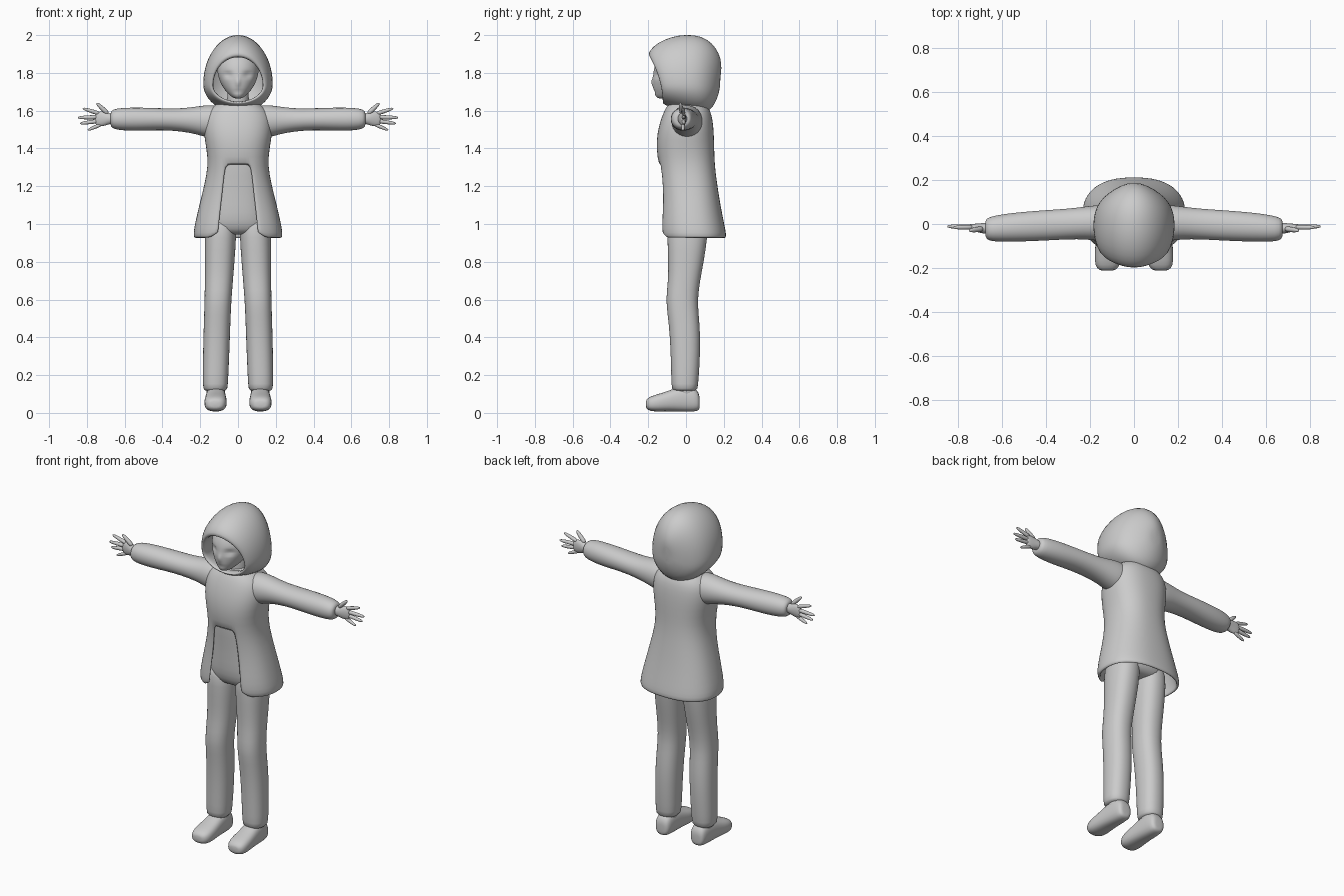
import bpy, bmesh, math
from mathutils import Vector

grey = bpy.data.materials.new("plain_grey")
grey.diffuse_color = (0.6, 0.6, 0.6, 1)


def spow(c, p):
    return math.copysign(abs(c) ** p, c)


def section(u0, u1, v0, v1, n, e):
    """Rounded-box outline inside the given bounds, starting at the low v side."""
    pts = []
    for i in range(n):
        a = 2 * math.pi * i / n
        pts.append(((u0 + u1) / 2 + (u1 - u0) / 2 * spow(math.sin(a), 2 / e),
                    (v0 + v1) / 2 - (v1 - v0) / 2 * spow(math.cos(a), 2 / e)))
    return pts


def skin(name, strips, caps=(True, True), skip=None, mirror=False, thick=0, sub=1):
    """Join each strip of point rings into a smooth surface."""
    bm = bmesh.new()
    for rings in strips:
        vs = [[bm.verts.new(p) for p in r] for r in rings]
        n = len(vs[0])
        for k in range(len(vs) - 1):
            for i in range(n):
                if not (skip and skip(k, i)):
                    j = (i + 1) % n
                    bm.faces.new((vs[k][i], vs[k][j], vs[k + 1][j], vs[k + 1][i]))
        for cap, ring in zip(caps, (vs[0], vs[-1])):
            if cap:
                mid = bm.verts.new(sum((v.co for v in ring), Vector()) / n)
                for i in range(n):
                    bm.faces.new((ring[i], ring[(i + 1) % n], mid))
    bmesh.ops.delete(bm, geom=[v for v in bm.verts if not v.link_faces], context='VERTS')
    bmesh.ops.recalc_face_normals(bm, faces=bm.faces)
    for f in bm.faces:
        f.smooth = True
    me = bpy.data.meshes.new(name)
    bm.to_mesh(me)
    bm.free()
    me.materials.append(grey)
    ob = bpy.data.objects.new(name, me)
    bpy.context.collection.objects.link(ob)
    if thick:
        m = ob.modifiers.new("thickness", 'SOLIDIFY')
        m.thickness, m.offset = thick, -1
    if sub:
        m = ob.modifiers.new("smooth", 'SUBSURF')
        m.levels = m.render_levels = sub
    if mirror:
        ob.modifiers.new("mirror", 'MIRROR')
    return ob


AXES = {'x': lambda t, u, v: Vector((t, u, v)),
        'y': lambda t, u, v: Vector((u, t, v)),
        'z': lambda t, u, v: Vector((u, v, t))}


def rings_along(axis, rows, n=16, e=2.0):
    return [[AXES[axis](r[0], u, v) for u, v in section(*r[1:5], n, e)] for r in rows]


# Coat: closed chest, split front panels below the waist
coat_rows = [(1.655, .07, -.07, .08), (1.635, .115, -.095, .105), (1.60, .165, -.115, .13),
             (1.55, .182, -.135, .142), (1.48, .183, -.153, .148), (1.40, .167, -.158, .15),
             (1.31, .158, -.145, .152), (1.20, .18, -.135, .167), (1.10, .206, -.135, .183),
             (1.0, .229, -.142, .203), (.95, .237, -.14, .213), (.925, .234, -.133, .213)]
N = 32
coat = rings_along('z', [(z, -w, w, a, b) for z, w, a, b in coat_rows], N, 2.4)
for i in (2, N - 2):                       # rounded lower panel corners
    coat[-1][i].z += .03
    coat[-1][i].x *= 1.05
skin("coat", [coat], (True, False),
     lambda k, i: k >= 6 and i in (0, 1, N - 2, N - 1), thick=.016)

# Shirt and hips inside the coat
skin("inner_body", [rings_along('z', [
    (1.42, -.13, .13, -.13, .12), (1.31, -.135, .135, -.128, .12),
    (1.20, -.145, .145, -.118, .12), (1.10, -.155, .155, -.115, .13),
    (1.02, -.165, .165, -.112, .13), (.97, -.165, .165, -.095, .12),
    (.945, -.13, .13, -.07, .09)], 24, 2.4)])

# Trouser legs
skin("trouser_leg", [rings_along('z', [
    (1.04, .01, .165, -.10, .12), (.93, .008, .178, -.10, .115), (.80, .018, .176, -.095, .095),
    (.70, .026, .176, -.095, .075), (.60, .034, .178, -.108, .062), (.52, .038, .18, -.098, .068),
    (.40, .042, .184, -.085, .078), (.25, .048, .187, -.08, .073), (.14, .053, .187, -.078, .064),
    (.115, .058, .182, -.072, .06)], 20, 2.3)], mirror=True)

# Shoes, running from heel to toe, with an ankle inside the cuff
skin("shoe", [rings_along('y', [
    (.072, .085, .15, .02, .09), (.06, .07, .163, .008, .125), (.02, .066, .168, .004, .145),
    (-.04, .063, .172, .006, .14), (-.09, .06, .176, .008, .118), (-.14, .057, .18, .006, .103),
    (-.19, .062, .178, .008, .088), (-.212, .085, .158, .022, .07)], 16, 2.6)], mirror=True)
skin("ankle", [rings_along('z', [(.20, .068, .168, -.06, .05), (.14, .066, .17, -.06, .056),
                                 (.07, .068, .166, -.06, .056)])], mirror=True)

# Sleeves
skin("sleeve", [rings_along('x', [
    (.08, -.085, .09, 1.45, 1.63), (.16, -.078, .088, 1.455, 1.632), (.22, -.07, .08, 1.475, 1.622),
    (.30, -.07, .07, 1.49, 1.612), (.40, -.076, .064, 1.497, 1.613), (.50, -.08, .056, 1.493, 1.617),
    (.58, -.082, .048, 1.493, 1.617), (.645, -.08, .036, 1.498, 1.613),
    (.672, -.07, .025, 1.51, 1.60), (.675, -.05, .01, 1.53, 1.585)], 20, 2.1)], mirror=True)

# Hands: palm plus five spread fingers
skin("palm", [rings_along('x', [
    (.64, -.045, .008, 1.53, 1.582), (.68, -.045, .006, 1.53, 1.585), (.705, -.04, .003, 1.518, 1.597),
    (.735, -.03, .001, 1.515, 1.597), (.755, -.024, -.002, 1.522, 1.59)], 14)], mirror=True)


def finger(base, tip, r):
    a, b = Vector(base), Vector(tip)
    q = (b - a).to_track_quat('Z', 'Y')
    return [[a.lerp(b, t) + q @ Vector((s * r * math.cos(k * math.pi / 4),
                                        s * r * math.sin(k * math.pi / 4), 0)) for k in range(8)]
            for t, s in ((0, 1), (.3, 1.05), (.6, .95), (.88, .75), (1, .35))]


skin("fingers", [finger(*f) for f in (
    ((.69, -.022, 1.585), (.748, -.03, 1.64), .013),
    ((.735, -.014, 1.585), (.822, -.016, 1.612), .0115),
    ((.74, -.013, 1.566), (.848, -.011, 1.563), .012),
    ((.74, -.013, 1.545), (.836, -.011, 1.532), .0115),
    ((.725, -.015, 1.527), (.795, -.016, 1.497), .0105))], mirror=True)

# Neck
skin("neck", [rings_along('z', [(1.75, -.055, .055, -.07, .05), (1.68, -.055, .055, -.07, .05),
                                (1.60, -.07, .07, -.08, .06)])])

# Head with eye sockets, brow and nose pressed into the face
head = skin("head", [rings_along('z', [
    (1.665, -.02, .02, -.15, -.09), (1.68, -.045, .045, -.165, -.03), (1.72, -.08, .08, -.174, .03),
    (1.77, -.104, .104, -.176, .06), (1.82, -.113, .113, -.173, .07), (1.87, -.106, .106, -.155, .07),
    (1.92, -.08, .08, -.11, .06), (1.94, -.04, .04, -.05, .03)], 24)], sub=2)
bpy.context.view_layer.objects.active = head
bpy.ops.object.modifier_apply(modifier="smooth")
# (x, z, depth into the face, x spread, z spread)
DENTS = [(.052, 1.79, .014, .024, .014), (-.052, 1.79, .014, .024, .014),
         (0, 1.75, -.010, .013, .022), (0, 1.70, .004, .03, .008)]
for v in head.data.vertices:
    if v.co.y < -.05:
        x, z = v.co.x, v.co.z
        v.co.y += sum(d * math.exp(-((x - cx) / sx) ** 2 - ((z - cz) / sz) ** 2)
                      for cx, cz, d, sx, sz in DENTS)

# Hood: lining, leaning front lip, then outward rings to the closed back
HOOD = [(-.04, -.03, 1.90, 1.63, .14), (-.12, -.07, 1.885, 1.645, .135),
        (-.185, -.11, 1.882, 1.65, .130), (-.203, -.128, 1.893, 1.643, .138),
        (-.19, -.115, 1.925, 1.63, .158), (-.15, -.07, 1.962, 1.615, .178),
        (-.08, -.02, 1.993, 1.60, .186), (0, .03, 2.006, 1.59, .186), (.08, .08, 1.998, 1.585, .172),
        (.14, .12, 1.96, 1.595, .14), (.175, .152, 1.905, 1.63, .095), (.19, .178, 1.85, 1.70, .045)]


def hood_ring(yt, yb, zt, zb, w, n=28):
    zc, ring = zb + .36 * (zt - zb), []
    for i in range(n):
        a = 2 * math.pi * i / n
        c = -math.cos(a)
        z = zc + c * ((zt - zc) if c > 0 else (zc - zb))
        f = (z - zb) / (zt - zb)
        ring.append(Vector((w * math.sin(a), yb + (yt - yb) * f * f, z)))
    return ring


skin("hood", [[hood_ring(*h) for h in HOOD]], (False, True))
